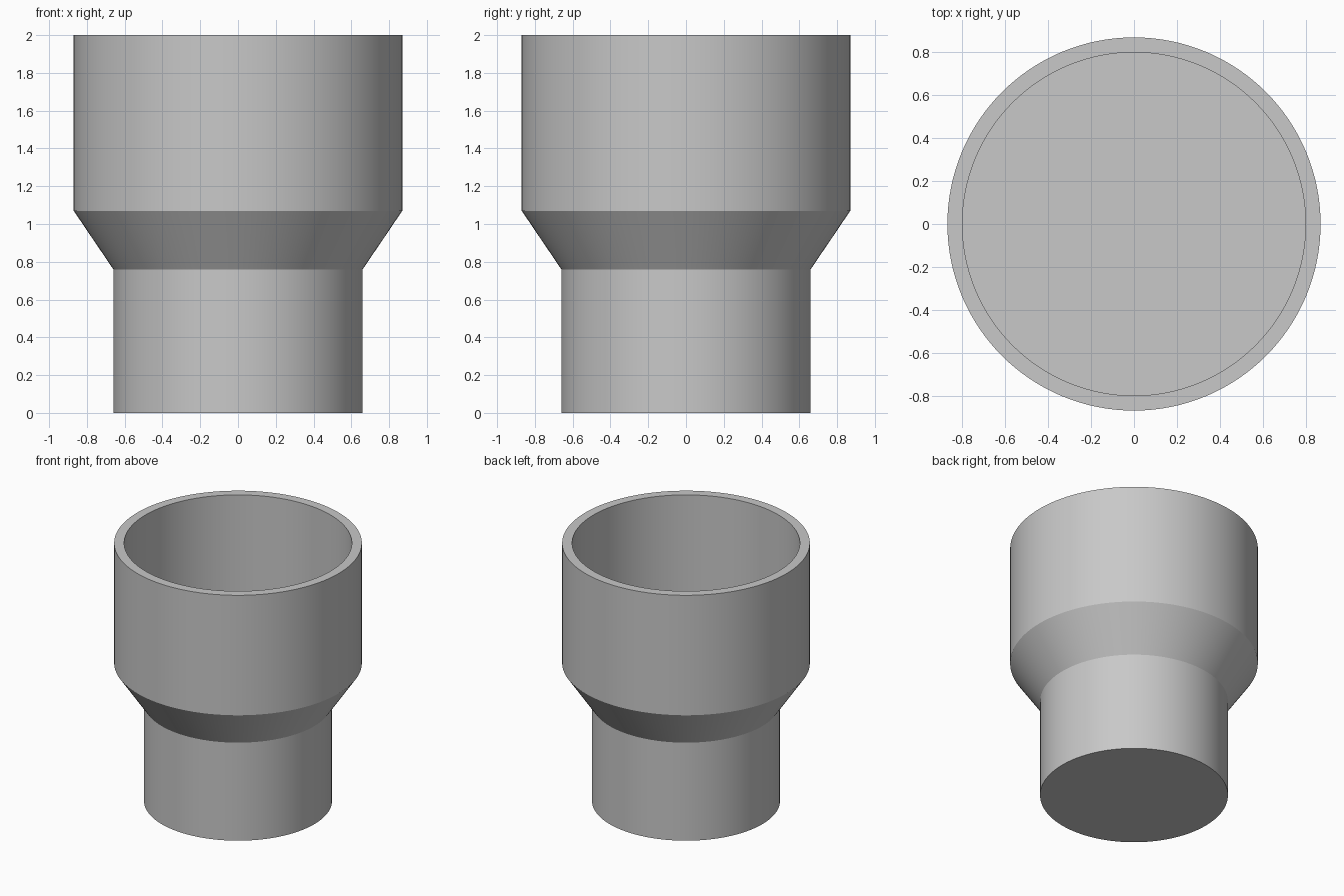
import bpy
import bmesh
import math

cube = bpy.data.objects.get("Cube")
if cube:
    bpy.data.objects.remove(cube, do_unlink=True)

SEGMENTS = 128

# Plain grey plastic
grey = bpy.data.materials.new("light grey")
grey.use_nodes = True
colour = (0.58, 0.58, 0.58, 1)
grey.diffuse_color = colour
grey.node_tree.nodes["Principled BSDF"].inputs["Base Color"].default_value = colour

# Half profile (radius, height): closed spigot, cone, socket wall, rim, socket floor
profile = [
    (0, 0), (0.66, 0), (0.66, 0.76), (0.87, 1.07), (0.87, 2),
    (0.8, 2), (0.8, 1.07), (0, 1.07),
]

# Revolve the profile around z
bm = bmesh.new()
verts = [bm.verts.new((r, 0, z)) for r, z in profile]
edges = [bm.edges.new(pair) for pair in zip(verts, verts[1:])]
bmesh.ops.spin(bm, geom=verts + edges, cent=(0, 0, 0), axis=(0, 0, 1),
               angle=math.tau, steps=SEGMENTS, use_merge=True)
bmesh.ops.remove_doubles(bm, verts=bm.verts, dist=0.0001)
bmesh.ops.recalc_face_normals(bm, faces=bm.faces)

mesh = bpy.data.meshes.new("reducer_coupling")
bm.to_mesh(mesh)
bm.free()
mesh.materials.append(grey)
coupling = bpy.data.objects.new("reducer_coupling", mesh)
bpy.context.collection.objects.link(coupling)

# Smooth walls with crisp rims and steps
bpy.ops.object.select_all(action="DESELECT")
coupling.select_set(True)
bpy.context.view_layer.objects.active = coupling
bpy.ops.object.shade_smooth_by_angle(angle=math.radians(30))
